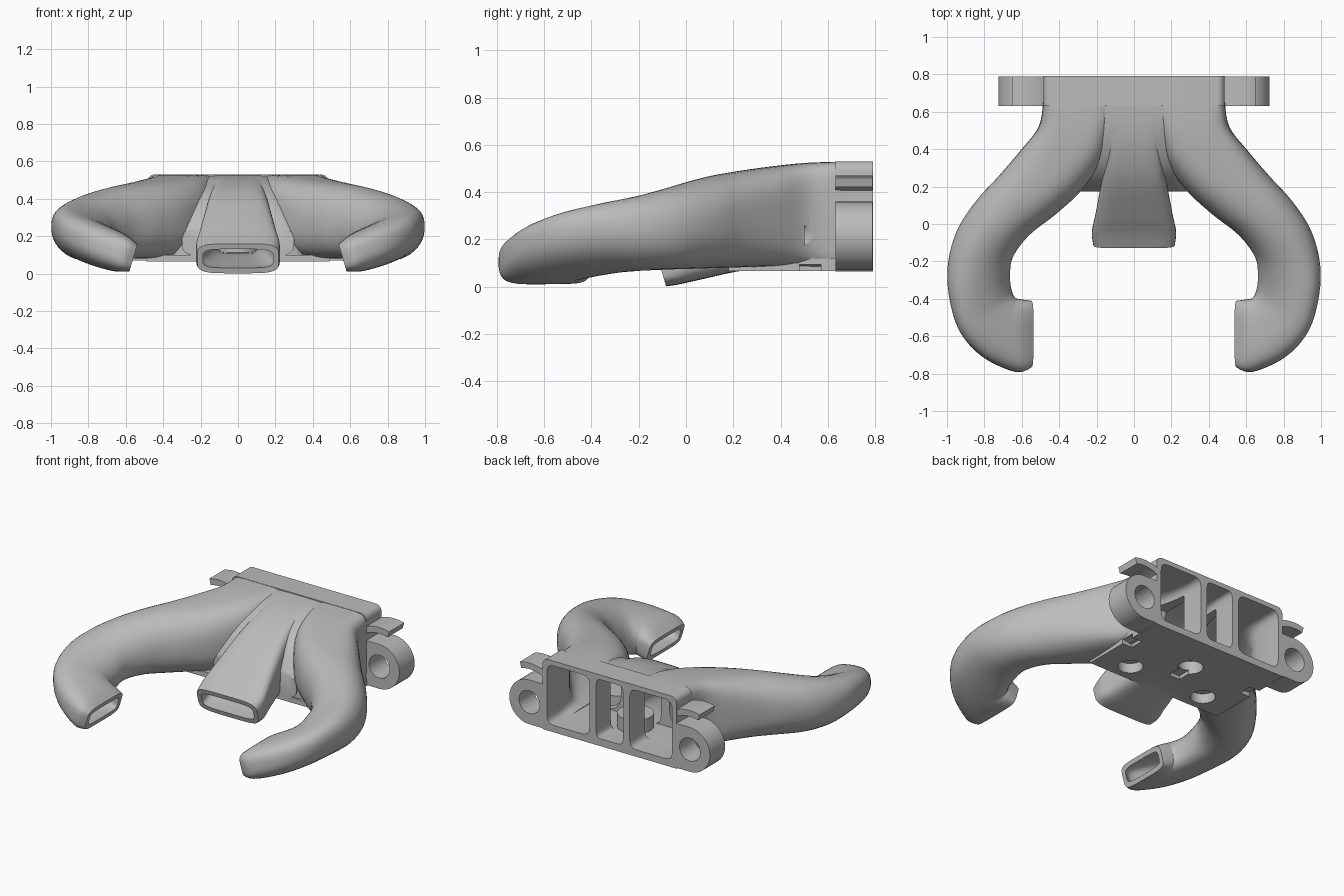
import bpy, bmesh, math
from mathutils import Vector as V

cube = bpy.data.objects.get("Cube")
if cube:
    bpy.data.objects.remove(cube, do_unlink=True)

grey = bpy.data.materials.new("matte grey")
grey.use_nodes = True
colour = (0.5, 0.5, 0.5, 1)
grey.diffuse_color = colour
grey.node_tree.nodes["Principled BSDF"].inputs["Base Color"].default_value = colour


def make(name, rings):
    """Closed solid skinned over a row of rings of points."""
    bm = bmesh.new()
    loops = [[bm.verts.new(p) for p in ring] for ring in rings]
    for a, b in zip(loops, loops[1:]):
        for i in range(len(a)):
            j = (i + 1) % len(a)
            bm.faces.new((a[i], a[j], b[j], b[i]))
    bm.faces.new(loops[0])
    bm.faces.new(loops[-1])
    bmesh.ops.recalc_face_normals(bm, faces=bm.faces)
    mesh = bpy.data.meshes.new(name)
    bm.to_mesh(mesh)
    bm.free()
    mesh.materials.append(grey)
    obj = bpy.data.objects.new(name, mesh)
    bpy.context.scene.collection.objects.link(obj)
    return obj


def prism(name, outline, y0, y1, s=1):
    return make(name, [[(s * x, y, z) for x, z in outline] for y in (y0, y1)])


def slab(name, outline, z0, z1):
    return make(name, [[(x, y, z) for x, y in outline] for z in (z0, z1)])


def arc(cx, cz, r, a0, a1, n=16):
    angles = [math.radians(a0 + (a1 - a0) * i / n) for i in range(n + 1)]
    return [(cx + r * math.cos(a), cz + r * math.sin(a)) for a in angles]


def cylinder(name, x, y, r, z0, z1):
    return slab(name, arc(x, y, r, 0, 360, 32)[:-1], z0, z1)


def box(name, x0, x1, y0, y1, z0, z1):
    return prism(name, [(x0, z0), (x1, z0), (x1, z1), (x0, z1)], y0, y1)


def station(inner, outer, z0, z1, power, lean=(0, 0), lift=0):
    """Duct section: centre, half width, half height, squareness."""
    a, b = V((*inner, -lift)), V((*outer, lift))
    return [(a + b) / 2 + V((0, 0, (z0 + z1) / 2)), (b - a) / 2,
            V((*lean, z1 - z0)) / 2, power]


def spline(a, b, c, d, t):
    return b + (c - a) * (t / 2) + (a * 2 - b * 5 + c * 4 - d) * (t * t / 2) \
        + (b * 3 - a - c * 3 + d) * (t ** 3 / 2)


def duct(name, stations, s=1, wall=0, steps=5, sides=40):
    rows = [stations[0]] + stations + [stations[-1]]
    rings = []
    for k in range(len(stations) - 1):
        last = k == len(stations) - 2
        for i in range(steps + last):
            c, w, h, power = [spline(*q, i / steps) for q in zip(*rows[k:k + 4])]
            w = w * (1 - wall / w.length)
            h = h * (1 - wall / h.length)
            ring = []
            for j in range(sides):
                a = 2 * math.pi * (j + 0.5) / sides
                u, v = [math.copysign(abs(f) ** (2 / power), f)
                        for f in (math.cos(a), math.sin(a))]
                p = c + w * u + h * v
                ring.append((s * p.x, p.y, p.z))
            rings.append(ring)
    return make(name, rings)


def bore(name, stations, s=1):
    """Inner passage, run on past both ends of the duct."""
    first, a, b = list(stations[0]), stations[-2], stations[-1]
    first[0] = first[0] + V((0, 0.2, 0))
    tail = [q + (q - p) * 0.5 for p, q in zip(a[:3], b[:3])] + [b[3]]
    return duct(name, [first] + stations + [tail], s, wall=0.03)


def combine(base, tools, operation):
    bpy.context.view_layer.objects.active = base
    for tool in tools:
        mod = base.modifiers.new(operation.lower(), "BOOLEAN")
        mod.operation, mod.object, mod.solver = operation, tool, "EXACT"
        bpy.ops.object.modifier_apply(modifier=mod.name)
        bpy.data.objects.remove(tool, do_unlink=True)


# Side duct sections, from the flange round to the inward outlet
arm = [
    station((.115, .66), (.485, .66), .08, .529, 8),
    station((.13, .5), (.51, .52), .085, .524, 5),
    station((.17, .34), (.61, .39), .085, .509, 3.5),
    station((.28, .18), (.73, .25), .082, .488, 2.7),
    station((.42, .05), (.84, .13), .078, .465, 2.3),
    station((.56, -.06), (.94, -.02), .074, .43, 2.2),
    station((.648, -.18), (.992, -.19), .07, .387, 2.2, lift=.02),
    station((.662, -.29), (.992, -.37), .066, .345, 2.3, lift=.045),
    station((.652, -.36), (.935, -.57), .05, .302, 2.4, lift=.045),
    station((.637, -.393), (.81, -.71), .03, .262, 2.6, (-.02, 0), .025),
    station((.625, -.40), (.635, -.79), .012, .212, 3.2, (-.05, 0)),
    station((.559, -.41), (.559, -.768), .012, .158, 5, (-.043, 0)),
]
# Middle duct sections, from the flange down to the front outlet
middle = [
    station((-.13, .66), (.13, .66), .083, .528, 8),
    station((-.14, .45), (.14, .45), .083, .50, 7),
    station((-.17, .25), (.17, .25), .07, .425, 5),
    station((-.205, .06), (.205, .06), .03, .295, 4.5),
    station((-.225, -.04), (.225, -.04), .01, .21, 4.5, (0, -.02)),
    station((-.218, -.107), (.218, -.107), .002, .16, 4.5, (0, -.045)),
]
# Fillet that fills the valley between the ducts
web = [
    station((-.2, .66), (.2, .66), .087, .527, 8),
    station((-.22, .5), (.22, .5), .087, .508, 6),
    station((-.25, .35), (.25, .35), .087, .45, 5),
    station((-.28, .25), (.28, .25), .087, .37, 4),
    station((-.3, .175), (.3, .175), .087, .25, 4),
]

# Flange block with rounded top corners
outline = [(-.485, .065), (.485, .065)] + arc(.445, .49, .04, 0, 90, 6) \
    + arc(-.445, .49, .04, 90, 180, 6)
body = prism("fan_duct", outline, .63, .79)

# Base plate with a notch in each side
edge = [(.49, .18), (.49, .48), (.42, .48), (.42, .57), (.49, .57), (.49, .7)]
plate = edge + [(-x, y) for x, y in reversed(edge)]

solids = [duct("middle_duct", middle), duct("valley_fillet", web),
          slab("base_plate", plate, .066, .1)]
# Passages, joined by one open chamber just ahead of the flange
bores = [bore("middle_bore", middle), box("chamber", -.4, .4, .42, .635, .113, .45)]
bosses = [cylinder("middle_boss", 0, .52, .11, .075, .2)]
pockets = [cylinder("middle_pocket", 0, .52, .075, .02, .15),
           box("middle_slot", -.04, .04, .37, .52, .03, .09)]
for s in (1, -1):
    solids.append(duct("side_duct", arm, s))
    bores.append(bore("side_bore", arm, s))
    # Mounting ear and the curved clip above it
    ear = arc(.58, .215, .145, -90, 90, 24) + [(.45, .36), (.45, .07)]
    solids.append(prism("ear", ear, .631, .789, s))
    clip = arc(.58, .215, .255, 74, 118) + arc(.58, .215, .215, 118, 74)
    solids.append(prism("clip", clip, .632, .788, s))
    pockets.append(prism("ear_hole", arc(.58, .215, .075, 0, 360, 32)[:-1], .5, .9, s))
    # Screw bosses and pockets underneath, with a ledge over each notch
    bosses.append(cylinder("boss", s * .28, .29, .1, .075, .19))
    pockets.append(cylinder("pocket", s * .28, .30, .075, .02, .13))
    x0, x1 = sorted((s * .37, s * .488))
    solids.append(box("side_ledge", x0, x1, .475, .65, .095, .12))

combine(body, solids, "UNION")
combine(body, bores, "DIFFERENCE")
combine(body, bosses, "UNION")
combine(body, pockets, "DIFFERENCE")

# Smooth shading with crisp edges
bpy.ops.object.select_all(action="DESELECT")
body.select_set(True)
bpy.context.view_layer.objects.active = body
bpy.ops.object.shade_smooth_by_angle(angle=math.radians(35))
